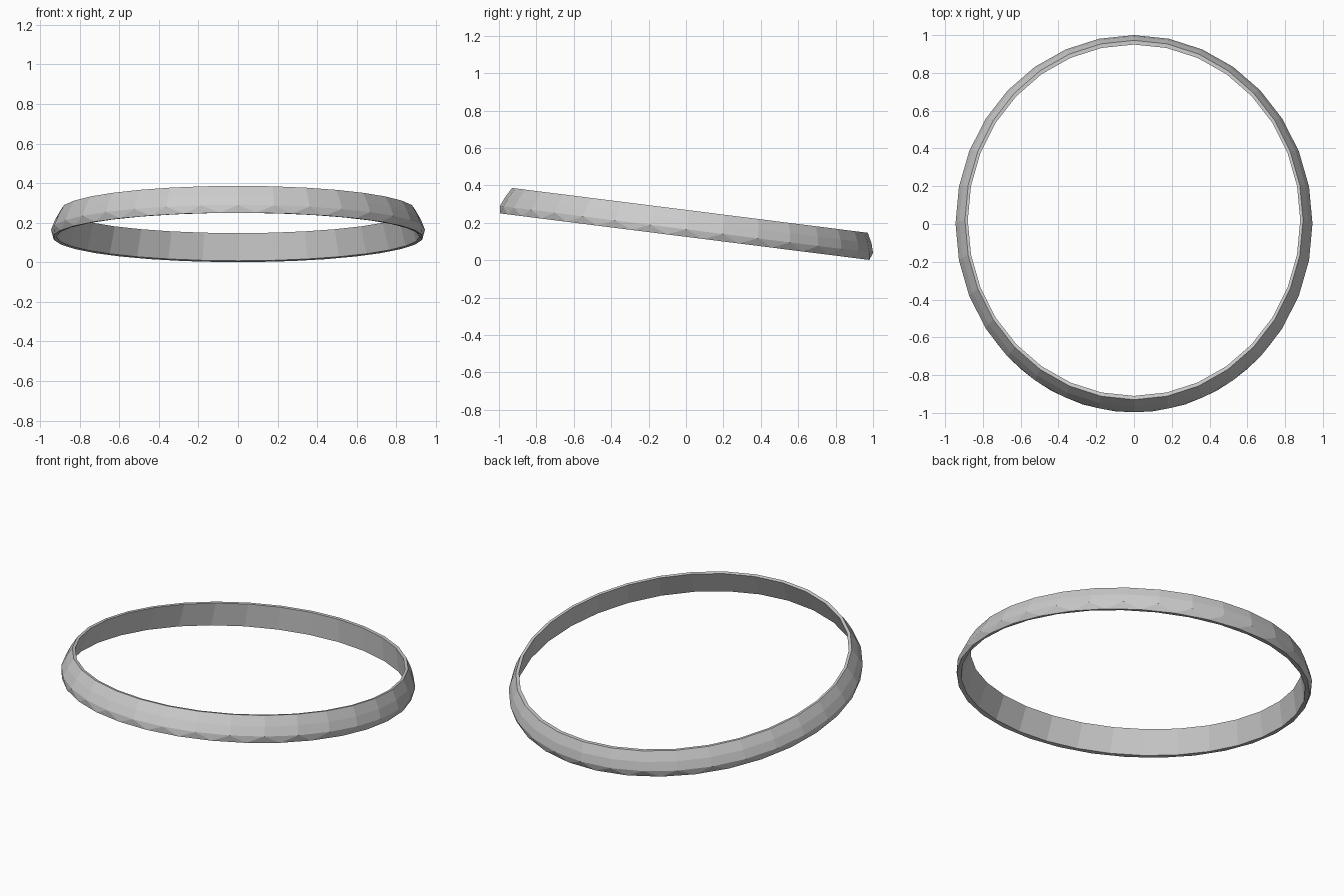
import bpy
import bmesh
import math

cube = bpy.data.objects.get("Cube")
if cube:
    bpy.data.objects.remove(cube, do_unlink=True)

SEGMENTS = 32
SLOPE = 0.126  # the band tips down towards the back

# Closed cross-section: half width, front y, back y, height at centre, phase
RINGS = [
    (0.935, -0.998, 0.985, 0.125, 0.5),  # outer bottom edge
    (0.945, -0.995, 1.000, 0.165, 0.0),  # widest line
    (0.925, -0.967, 0.992, 0.215, 0.0),  # outer shoulder
    (0.895, -0.930, 0.972, 0.269, 0.0),  # outer top edge
    (0.880, -0.910, 0.950, 0.267, 0.0),  # inner top edge
    (0.917, -0.970, 0.955, 0.128, 0.0),  # inner bottom edge
]


def add_ring(bm, half_width, front, back, height, phase):
    """One tilted oval loop of vertices."""
    loop = []
    for i in range(SEGMENTS):
        a = math.tau * (i + phase) / SEGMENTS
        y = (front + back) / 2 + (back - front) / 2 * math.sin(a)
        loop.append(bm.verts.new((half_width * math.cos(a), y, height - SLOPE * y)))
    return loop


def bridge(bm, lower, upper, staggered):
    """Quads between matching loops, triangles between staggered ones."""
    for i in range(SEGMENTS):
        j = (i + 1) % SEGMENTS
        if staggered:
            bm.faces.new((lower[i], upper[j], upper[i]))
            bm.faces.new((lower[i], lower[j], upper[j]))
        else:
            bm.faces.new((lower[i], lower[j], upper[j], upper[i]))


# Band
bm = bmesh.new()
loops = [add_ring(bm, *ring) for ring in RINGS]
for k, loop in enumerate(loops):
    bridge(bm, loop, loops[(k + 1) % len(loops)], k == 0)
bmesh.ops.recalc_face_normals(bm, faces=bm.faces)
mesh = bpy.data.meshes.new("band")
bm.to_mesh(mesh)
bm.free()
band = bpy.data.objects.new("band", mesh)
bpy.context.collection.objects.link(band)

# Plain grey
grey = bpy.data.materials.new("light grey")
grey.use_nodes = True
color = (0.6, 0.6, 0.6, 1.0)
grey.diffuse_color = color
grey.node_tree.nodes["Principled BSDF"].inputs["Base Color"].default_value = color
mesh.materials.append(grey)
